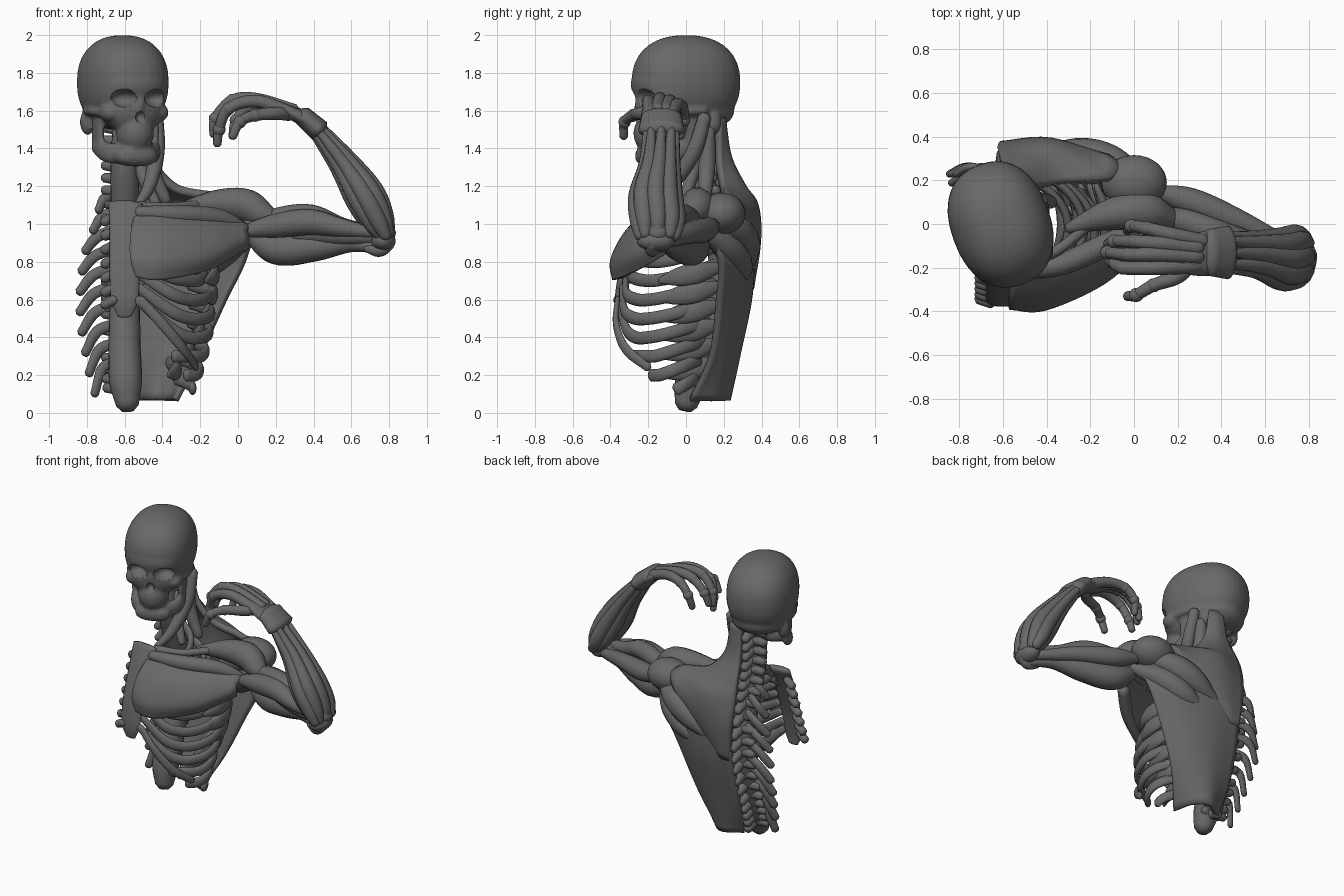
import bpy, bmesh, math
from mathutils import Vector, Matrix

grey = bpy.data.materials.new("dark_grey")
grey.diffuse_color = (.14, .14, .14, 1)


def finish(name, bm):
    bmesh.ops.recalc_face_normals(bm, faces=bm.faces)
    me = bpy.data.meshes.new(name)
    bm.to_mesh(me)
    bm.free()
    me.materials.append(grey)
    for p in me.polygons:
        p.use_smooth = True
    ob = bpy.data.objects.new(name, me)
    bpy.context.collection.objects.link(ob)
    return ob


def spline(pts, n):
    """Catmull-Rom samples through points of any dimension."""
    p = [Vector(q) for q in pts]
    p = [p[0] * 2 - p[1]] + p + [p[-1] * 2 - p[-2]]
    out = []
    for i in range(1, len(p) - 2):
        a, b, c, d = p[i - 1:i + 3]
        for j in range(n):
            t = j / n
            out.append((b * 2 + (c - a) * t + (a * 2 - b * 5 + c * 4 - d) * t * t
                        + (b * 3 - a - c * 3 + d) * t ** 3) * 0.5)
    return out + [p[-2]]


def tube(name, pts, w=1.0, up=(0, 0, 1), n=6, sides=14):
    """Loft through (x, y, z, radius); w widens it across the up direction."""
    s = [(q.xyz, max(q.w, 0.004)) for q in spline(pts, n)]
    t0, t1 = (s[1][0] - s[0][0]).normalized(), (s[-1][0] - s[-2][0]).normalized()
    s = [(s[0][0] - t0 * s[0][1] * .5, s[0][1] * .55)] + s + [(s[-1][0] + t1 * s[-1][1] * .5, s[-1][1] * .55)]
    bm = bmesh.new()
    rings, up = [], Vector(up)
    for i, (c, r) in enumerate(s):
        t = (s[min(i + 1, len(s) - 1)][0] - s[max(i - 1, 0)][0]).normalized()
        side = t.cross(up).normalized()
        nrm = side.cross(t)
        rings.append([bm.verts.new(c + side * math.cos(k * math.tau / sides) * r * w
                                   + nrm * math.sin(k * math.tau / sides) * r) for k in range(sides)])
    for a, b in zip(rings, rings[1:]):
        for k in range(sides):
            bm.faces.new((a[k], a[(k + 1) % sides], b[(k + 1) % sides], b[k]))
    bm.faces.new(rings[0])
    bm.faces.new(rings[-1])
    return finish(name, bm)


def blob(name, c, r, e=1.0):
    """Ellipsoid; e below 1 makes it boxier."""
    bm = bmesh.new()
    bmesh.ops.create_uvsphere(bm, u_segments=32, v_segments=18, radius=1)
    for v in bm.verts:
        v.co = Vector([math.copysign(abs(q) ** e, q) * r[i] + c[i] for i, q in enumerate(v.co)])
    return finish(name, bm)


def sheet(name, rows, thick):
    """Smooth surface through a small grid of points, then thickened."""
    cols = list(zip(*[spline(r, 6) for r in rows]))
    bm = bmesh.new()
    g = [[bm.verts.new(q) for q in spline(c, 6)] for c in cols]
    for a, b in zip(g, g[1:]):
        for i in range(len(a) - 1):
            bm.faces.new((a[i], a[i + 1], b[i + 1], b[i]))
    ob = finish(name, bm)
    m = ob.modifiers.new("thickness", 'SOLIDIFY')
    m.thickness, m.offset = thick, 0
    return ob


def join(name, obs):
    bpy.ops.object.select_all(action='DESELECT')
    for o in obs:
        o.select_set(True)
    bpy.context.view_layer.objects.active = obs[0]
    bpy.ops.object.join()
    obs[0].name = name
    return obs[0]


# Skull, built facing -y and then turned
parts = [blob("cranium", (0, .0, 1.75), (.228, .29, .25), .87),
         blob("occiput", (0, .1, 1.6), (.18, .16, .1)),
         blob("forehead", (0, -.12, 1.74), (.19, .175, .12), .9),
         blob("face", (0, -.15, 1.61), (.17, .125, .13), .9),
         blob("maxilla", (0, -.19, 1.48), (.1, .1, .11)),
         blob("nose_bone", (0, -.25, 1.63), (.025, .04, .06)),
         blob("chin", (0, -.2, 1.36), (.12, .07, .055), .8)]
cuts = [blob("nose_hole", (0, -.3, 1.565), (.03, .06, .035))]
for s in (-1, 1):
    parts += [blob("cheek", (s * .14, -.17, 1.59), (.05, .07, .05)),
              tube("arch", [(s * .15, -.17, 1.59, .025), (s * .19, -.07, 1.595, .022), (s * .19, .04, 1.6, .025)]),
              blob("jaw_branch", (s * .155, -.04, 1.5), (.022, .065, .12), .75),
              tube("jaw", [(s * .155, -.02, 1.42, .05), (s * .135, -.12, 1.38, .055), (s * .06, -.2, 1.37, .055)], w=.6),
              blob("mastoid", (s * .165, .09, 1.54), (.04, .05, .07))]
    cuts.append(blob("socket", (s * .095, -.29, 1.665), (.075, .1, .05)))
skull, cutter = join("skull", parts), join("skull_cutter", cuts)
turn = Matrix.Translation((-.61, 0, 0)) @ Matrix.Rotation(math.radians(20), 4, 'Z')
for o in (skull, cutter):
    o.data.transform(turn)
m = skull.modifiers.new("merge", 'REMESH')
m.mode, m.voxel_size, m.use_smooth_shade = 'VOXEL', .011, True
m = skull.modifiers.new("soften", 'SMOOTH')
m.iterations = 6
m = skull.modifiers.new("holes", 'BOOLEAN')
m.object, m.operation = cutter, 'DIFFERENCE'
cutter.hide_render = True
cutter.hide_set(True)

# Spine: smooth column with spinous and transverse processes
path = [(-.6, .06, 1.5, .065), (-.6, .07, 1.3, .075), (-.6, .12, 1.1, .075), (-.6, .19, .85, .075),
        (-.6, .18, .6, .08), (-.6, .1, .35, .085), (-.595, .03, .17, .087), (-.585, .0, .04, .06)]
tube("spine_column", path, up=(0, 1, 0), sides=20)
for x, y, z, r in spline(path, 3)[:-2]:
    tube("spinous_process", [(x, y + .04, z, .04), (x, y + .1, z - .02, .032), (x, y + .13, z - .04, .028)], n=3)
    tube("transverse_process", [(x - .11, y + .06, z + .01, .025), (x, y + .04, z, .035),
                                (x + .06, y + .06, z + .01, .025)], n=3)

# Sternum
tube("sternum", [(-.595, -.2, 1.11, .023), (-.6, -.26, .98, .02), (-.6, -.33, .77, .02),
                 (-.6, -.36, .6, .018), (-.6, -.36, .51, .009)], w=4, up=(0, -1, 0))

# Ribs on the left side of the body, cut stubs on the other
wide = [.2, .3, .37, .42, .45, .46, .45, .43, .4, .36]
front = [-.2, -.26, -.3, -.34, -.365, -.375, -.365, -.33, -.27, -.19]
stub = [.07, .1, .14, .16, .17, .17, .16, .14, .12, .09]
last = {7: 142, 8: 125, 9: 92}
for k in range(10):
    z = 1.15 - .1 * k
    back = min(.26, .17 + .05 * k) if k < 6 else .26 - .04 * (k - 5)
    cy, b = (front[k] + back) / 2, (back - front[k]) / 2
    pts = []
    a0, a1 = 12 if k < 4 else 50, last.get(k, 148)
    for j in range(7):
        a = a0 + (a1 - a0) * j / 6
        t = math.radians(a)
        pts.append((-.6 + wide[k] * math.sin(t), cy + b * math.cos(t), z - .15 * min(1, a / 110), .034))
    if k < 7:
        zs = max(1.04 - .075 * k, .6)
        ys = -.2 - .16 * min(1, (1.08 - zs) / .48)
        pts[-1] = (pts[-1][0], pts[-1][1], pts[-1][2] * .75 + zs * .25, .034)
        pts.append((-.53, ys, zs, .026))
        tube("sternal_stub", [(-.65, ys, zs, .027), (-.71, ys + .02, zs - .03, .027)])
    tube("rib", pts, w=.6)
    tube("rib_stub", [(-.65, back - .03, z + .02, .03), (-.67 - stub[k] * .55, back, z - .02, .03),
                      (-.67 - stub[k], back - .03, z - .08 - .008 * k, .026)], w=.7)
tube("costal_margin", [(-.52, -.36, .6, .026), (-.4, -.37, .47, .028), (-.29, -.32, .34, .028), (-.22, -.2, .24, .024)], w=.6)

# Serratus slips over the side ribs
for k in range(6):
    z, x = .73 - .1 * k, -.14 - .008 * k * k
    tube("serratus_slip", [(x - .03, -.14, z - .03, .015), (x + .01, -.04, z - .01, .05), (x + .01, .06, z + .01, .055),
                           (x - .03, .17, z + .04, .03)], w=.5)

# Chest
sheet("pectoral", [[(-.55, -.22, 1.03), (-.57, -.31, .93), (-.57, -.36, .82), (-.54, -.36, .72)],
                   [(-.38, -.2, 1.03), (-.38, -.3, .93), (-.41, -.365, .8), (-.41, -.35, .71)],
                   [(-.15, -.1, 1.02), (-.15, -.2, .94), (-.15, -.25, .84), (-.17, -.23, .77)],
                   [(.05, -.02, .98), (.04, -.06, .95), (.04, -.08, .92), (.02, -.06, .88)]], .06)
tube("upper_pectoral", [(-.53, -.22, 1.06, .035), (-.32, -.18, 1.05, .05), (-.1, -.08, 1.03, .05), (.06, 0, .97, .02)])
tube("clavicle", [(-.53, -.18, 1.09, .03), (-.35, -.12, 1.09, .025), (-.15, .04, 1.11, .025), (0, .1, 1.12, .03)])

# Back
sheet("trapezius", [[(-.58, .19, 1.56), (-.53, .19, 1.56), (-.49, .17, 1.56)],
                    [(-.59, .22, 1.36), (-.52, .22, 1.35), (-.45, .17, 1.34)],
                    [(-.61, .29, 1.2), (-.45, .29, 1.2), (-.32, .19, 1.19)],
                    [(-.62, .33, 1.08), (-.38, .36, 1.1), (-.1, .21, 1.14)],
                    [(-.61, .36, .9), (-.4, .375, .92), (-.12, .3, 1.04)],
                    [(-.59, .34, .66), (-.54, .34, .66), (-.5, .33, .67)]], .04)
sheet("latissimus", [[(-.57, .15, .07), (-.45, .22, .07), (-.36, .15, .07), (-.33, .02, .07)],
                     [(-.6, .24, .3), (-.42, .27, .3), (-.28, .22, .3), (-.21, .13, .3)],
                     [(-.6, .32, .6), (-.38, .33, .6), (-.18, .27, .6), (-.07, .17, .6)],
                     [(-.57, .34, .8), (-.35, .34, .8), (-.1, .28, .8), (.03, .18, .8)],
                     [(-.4, .33, .93), (-.2, .31, .94), (0, .23, .95), (.07, .12, .95)]], .035)
tube("infraspinatus", [(-.42, .33, .78, .03), (-.25, .31, .88, .085), (-.1, .27, .96, .085), (.05, .18, 1.02, .04)])
tube("teres_major", [(-.33, .3, .7, .03), (-.18, .28, .78, .075), (-.04, .22, .87, .075), (.1, .1, .95, .03)])

# Neck
tube("neck_strap", [(-.43, .1, 1.57, .035), (-.43, .04, 1.38, .042), (-.47, -.08, 1.2, .035), (-.53, -.17, 1.1, .02)])
tube("neck_side", [(-.47, .12, 1.5, .035), (-.46, .11, 1.3, .045), (-.38, .1, 1.12, .03)], up=(0, 1, 0))
tube("neck_scalene", [(-.53, .07, 1.4, .03), (-.5, .03, 1.25, .035), (-.43, -.02, 1.1, .025)], up=(0, 1, 0))

# Shoulder
blob("rear_deltoid", (.0, .19, 1.055), (.15, .125, .11))
tube("front_deltoid", [(-.3, -.02, 1.09, .025), (-.12, .04, 1.11, .07), (.03, .06, 1.1, .09),
                       (.13, .03, 1.05, .07), (.22, .0, 1.0, .025)])

# Upper arm
tube("biceps_long", [(.03, .03, .99, .03), (.2, .02, 1.03, .055), (.38, -.04, 1.045, .06), (.55, -.09, .99, .045),
                     (.74, -.16, .96, .025)])
tube("biceps_short", [(.02, -.02, .96, .03), (.2, -.05, .99, .065), (.38, -.1, 1.01, .07), (.55, -.15, .98, .05),
                      (.74, -.18, .95, .025)])
tube("triceps_inner", [(.04, .08, .96, .03), (.2, .04, .87, .085), (.4, -.03, .88, .08), (.6, -.1, .9, .05),
                       (.76, -.17, .87, .03)])
tube("triceps_outer", [(.1, .15, 1, .03), (.26, .1, .97, .065), (.48, .01, .95, .055), (.75, -.12, .9, .03)])
tube("brachialis", [(.3, -.04, .94, .03), (.48, -.08, .95, .065), (.64, -.13, .94, .055), (.78, -.16, .93, .03)])
blob("elbow", (.77, -.16, .91), (.065, .1, .055))
tube("elbow_point", [(.68, -.16, .87, .02), (.75, -.18, .86, .035), (.8, -.18, .9, .035)])

# Forearm bundle around its axis
u, v = Vector((0, 1, 0)), Vector((.84, 0, .54))
stations = [((.785, -.15, .93), .09, .02, .03), ((.74, -.15, 1.02), .1, .045, .048),
            ((.67, -.16, 1.15), .095, .06, .05), ((.56, -.14, 1.32), .075, .045, .036),
            ((.42, -.13, 1.5), .075, .03, .02)]
for k in range(8):
    a = math.tau * k / 8
    tube("forearm_muscle", [(*(Vector(c) + u * p * math.cos(a) + v * q * math.sin(a)), r)
                            for c, p, q, r in stations], up=(1, 0, .2))
tube("forearm_core", [(*c, .06) for c, p, q, r in stations[:3]] + [(.44, -.13, 1.47, .035)], up=(1, 0, .2))

# Wrist band and hand
tube("wrist_band", [(.43, -.13, 1.495, .06), (.34, -.13, 1.575, .052)], w=2.05, up=(.7, 0, .7), sides=20)
tube("palm", [(.38, -.13, 1.54, .042), (.26, -.14, 1.6, .036), (.12, -.135, 1.65, .022)], w=2.6, up=(.5, 0, .8))
fingers = {"thumb": [(.27, -.17, 1.58), (.2, -.24, 1.585), (.09, -.28, 1.575), (.01, -.325, 1.54), (-.03, -.33, 1.46)],
           "index_finger": [(.3, -.19, 1.58), (.1, -.2, 1.65), (-.05, -.2, 1.61), (-.1, -.17, 1.5), (-.11, -.15, 1.42)],
           "middle_finger": [(.3, -.15, 1.6), (.1, -.14, 1.66), (-.03, -.14, 1.655), (-.12, -.13, 1.56), (-.13, -.12, 1.47)],
           "ring_finger": [(.3, -.11, 1.6), (.12, -.09, 1.65), (0, -.08, 1.64), (-.09, -.08, 1.56), (-.12, -.09, 1.48)],
           "little_finger": [(.32, -.08, 1.58), (.18, -.05, 1.63), (.06, -.02, 1.62), (-.01, -.01, 1.55), (-.03, -.03, 1.46)]}
for name, pts in fingers.items():
    tube(name, [(*p, r) for p, r in zip(pts, (.035, .034, .03, .026, .022))], up=(.1, 1, .1))
    for p in pts[1:4]:
        blob(name + "_knuckle", p, (.034, .032, .034))
